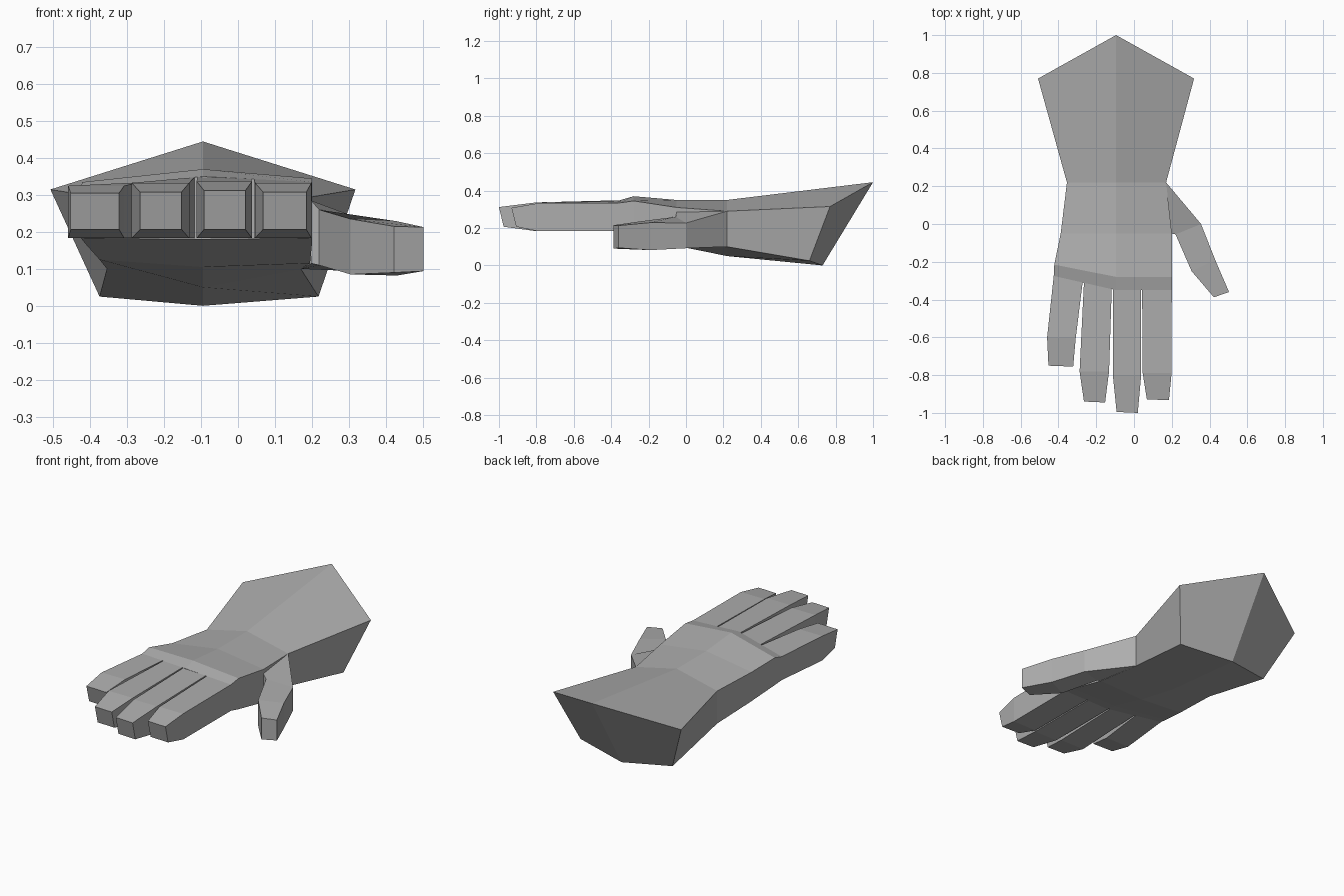
import bpy, bmesh

if "Cube" in bpy.data.objects:
    bpy.data.objects.remove(bpy.data.objects["Cube"])

grey = bpy.data.materials.new("glove grey")
grey.diffuse_color = (0.42, 0.42, 0.42, 1)
grey.use_nodes = True
grey.node_tree.nodes["Principled BSDF"].inputs["Base Color"].default_value = grey.diffuse_color


def loft(name, rings, cap_start=True, cap_end=True):
    """Skin a list of equal-length point rings into one flat-shaded object."""
    bm = bmesh.new()
    rows = [[bm.verts.new(p) for p in r] for r in rings]
    n = len(rows[0])
    for a, b in zip(rows, rows[1:]):
        for i in range(n):
            j = (i + 1) % n
            bm.faces.new((a[i], a[j], b[j], b[i]))
    for row, wanted in ((rows[0], cap_start), (rows[-1], cap_end)):
        if wanted:
            if n == 6:  # two quads either side of the ridge
                bm.faces.new((row[0], row[1], row[2], row[3]))
                bm.faces.new((row[3], row[4], row[5], row[0]))
            else:
                bm.faces.new(row)
    bmesh.ops.recalc_face_normals(bm, faces=bm.faces)
    # make sure normals point out even where an end is left open
    if bm.calc_volume(signed=True) < 0:
        bmesh.ops.reverse_faces(bm, faces=bm.faces)
    me = bpy.data.meshes.new(name)
    bm.to_mesh(me)
    bm.free()
    me.materials.append(grey)
    ob = bpy.data.objects.new(name, me)
    bpy.context.collection.objects.link(ob)
    return ob


MID = -0.095


def ring(left, right, ridge, bl, br, bc):
    """Six-sided section: ridge, right, bottom right, bottom centre, bottom left, left.
    left/right are (x, y, z); the others are (x, y, z) too."""
    return [ridge, right, br, bc, bl, left]


# Cuff, wrist and palm in one skin
loft("palm_and_cuff", [
    ring((-.508, .77, .315), (.318, .77, .315), (MID, 1.0, .445),
         (-.375, .66, .025), (.218, .66, .025), (MID, .73, 0)),
    ring((-.355, .22, .29), (.17, .22, .29), (MID, .22, .35),
         (-.355, .22, .10), (.17, .22, .10), (MID, .22, .05)),
    ring((-.388, -.05, .305), (.2, -.05, .31), (MID, -.05, .35),
         (-.375, -.05, .125), (.195, -.05, .115), (MID, -.05, .105)),
    ring((-.422, -.215, .335), (.2, -.28, .345), (MID, -.28, .37),
         (-.415, -.22, .17), (.2, -.28, .165), (MID, -.28, .165)),
    ring((-.425, -.275, .32), (.2, -.35, .335), (MID, -.35, .35),
         (-.425, -.275, .183), (.2, -.35, .183), (MID, -.35, .18)),
])


def palm_edge(x):
    """y and top z of the front edge of the palm at x."""
    if x < MID:
        t = (x + .425) / (MID + .425)
        return -.275 - .075 * t, .32 + .03 * t
    t = (x - MID) / (.2 - MID)
    return -.35, .35 - .015 * t


# Fingers: (name, base x pair, joint x pair, joint y, tip x pair, tip y, joint z, tip z)
fingers = [
    ("little_finger", (-.425, -.272), (-.46, -.308), -.60, (-.453, -.322), -.75, .325, .305),
    ("ring_finger", (-.265, -.118), (-.288, -.132), -.78, (-.265, -.153), -.94, .333, .308),
    ("middle_finger", (-.11, .036), (-.112, .038), -.80, (-.092, .02), -.995, .337, .312),
    ("index_finger", (.043, .2), (.046, .199), -.79, (.068, .185), -.928, .333, .308),
]
for name, bx, jx, jy, tx, ty, jz, tz in fingers:
    (y0, z0), (y1, z1) = palm_edge(bx[0]), palm_edge(bx[1])
    base = [(bx[0], y0, .183), (bx[1], y1, .183), (bx[1], y1, z1), (bx[0], y0, z0)]
    joint = [(jx[0], jy, .183), (jx[1], jy, .183), (jx[1], jy, jz), (jx[0], jy, jz)]
    # tip leans back slightly towards the underside
    tip = [(tx[0], ty + .025, .207), (tx[1], ty + .02, .207),
           (tx[1], ty - .005, tz), (tx[0], ty, tz)]
    loft(name, [base, joint, tip], cap_start=False)


def upright(outer, inner):
    """Four-point thumb section from (x, y, low z, high z) edges."""
    return [(*outer[:2], outer[2]), (*inner[:2], inner[2]),
            (*inner[:2], inner[3]), (*outer[:2], outer[3])]


# Thumb with its web back to the wrist
loft("thumb", [
    upright((.17, .22, .10, .29), (.198, -.05, .115, .285)),
    upright((.355, 0, .092, .227), (.22, -.055, .11, .26)),
    upright((.43, -.19, .082, .229), (.305, -.25, .085, .235)),
    upright((.503, -.36, .094, .213), (.423, -.388, .09, .215)),
], cap_start=False)
